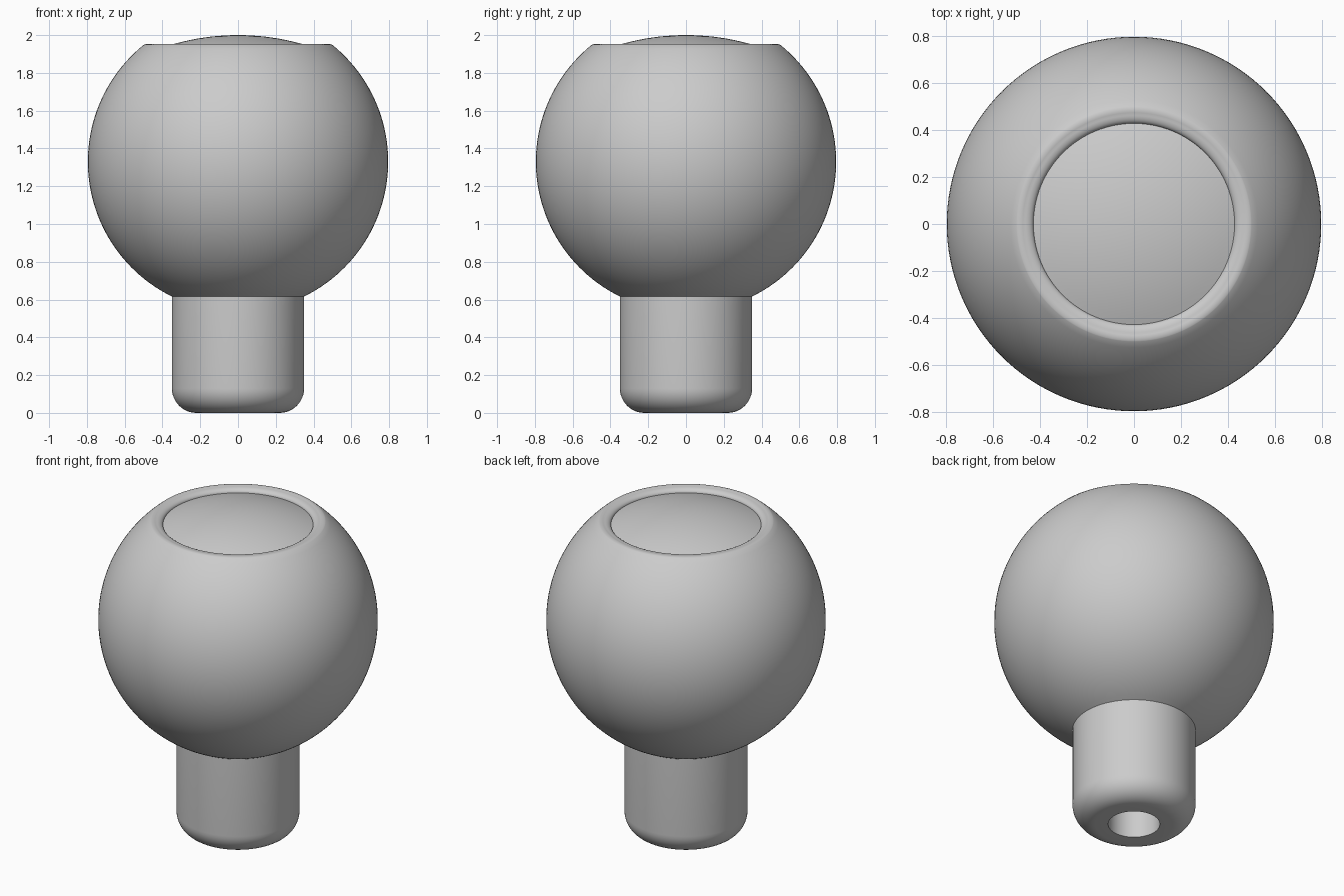
import bpy
import math

if "Cube" in bpy.data.objects:
    bpy.data.objects.remove(bpy.data.objects["Cube"], do_unlink=True)

SEGMENTS = 128
BALL_R, BALL_Z = 0.795, 1.33
SHAFT_R, FILLET = 0.35, 0.13
HOLE_R, HOLE_TOP = 0.147, 0.8
CAP_R, RIM_Z = 0.427, 1.95

grey = bpy.data.materials.new("grey")
grey.use_nodes = True
colour = (0.6, 0.6, 0.6, 1)
grey.diffuse_color = colour
grey.node_tree.nodes["Principled BSDF"].inputs["Base Color"].default_value = colour


def arc(radius, centre_r, centre_z, start, end, steps):
    """Profile points on an arc, angles in radians from the horizontal."""
    angles = [start + (end - start) * i / steps for i in range(steps + 1)]
    return [(centre_r + radius * math.cos(a), centre_z + radius * math.sin(a))
            for a in angles]


def lathe(name, profile):
    """Spin a radius-height profile around z; zero radius closes to a pole."""
    verts, rings, faces = [], [], []
    for r, z in profile:
        first = len(verts)
        if r < 1e-5:
            verts.append((0, 0, z))
            rings.append([first] * SEGMENTS)
        else:
            for i in range(SEGMENTS):
                a = math.tau * i / SEGMENTS
                verts.append((r * math.cos(a), r * math.sin(a), z))
            rings.append(list(range(first, first + SEGMENTS)))
    for low, high in zip(rings, rings[1:]):
        for i in range(SEGMENTS):
            j = (i + 1) % SEGMENTS
            face = [low[i], low[j], high[j], high[i]]
            faces.append(list(dict.fromkeys(face)))
    mesh = bpy.data.meshes.new(name)
    mesh.from_pydata(verts, [], faces)
    mesh.materials.append(grey)
    obj = bpy.data.objects.new(name, mesh)
    bpy.context.collection.objects.link(obj)
    bpy.ops.object.select_all(action="DESELECT")
    obj.select_set(True)
    bpy.context.view_layer.objects.active = obj
    bpy.ops.object.shade_smooth_by_angle(angle=math.radians(30))
    return obj


# Shaft with a blind bore and a rounded lower edge
neck_z = BALL_Z - math.sqrt(BALL_R ** 2 - SHAFT_R ** 2)
lathe("shaft", [(0, HOLE_TOP), (HOLE_R, HOLE_TOP), (HOLE_R, 0)]
      + arc(FILLET, SHAFT_R - FILLET, FILLET, -math.pi / 2, 0, 12)
      + [(SHAFT_R, neck_z)])

# Ball, rolled over a rounded rim into the shallow top recess
rim_r = 0.05
rim_start = math.atan2(RIM_Z - rim_r - BALL_Z, 0.46)
rim_centre = (BALL_R - rim_r) * math.cos(rim_start)
rim_centre_z = BALL_Z + (BALL_R - rim_r) * math.sin(rim_start)
cap_edge_z = RIM_Z - 0.025
ball = arc(BALL_R, 0, BALL_Z, -math.acos(SHAFT_R / BALL_R), rim_start, 48)
outer = arc(rim_r, rim_centre, rim_centre_z, rim_start, math.pi / 2, 8)[1:]
shift = RIM_Z - outer[-1][1]
outer = [(r, z + shift * (i + 1) / len(outer)) for i, (r, z) in enumerate(outer)]
crest_r = outer[-1][0]
inner = [(crest_r + (CAP_R - crest_r) * math.sin(t),
          cap_edge_z + (RIM_Z - cap_edge_z) * math.cos(t))
         for t in [math.pi / 2 * i / 8 for i in range(1, 9)]]
lathe("ball", ball + outer + inner)

# Gently domed cap filling the recess
rise = 2 - cap_edge_z
dome_r = (CAP_R ** 2 + rise ** 2) / (2 * rise)
lathe("cap", arc(dome_r, 0, 2 - dome_r, math.acos(CAP_R / dome_r), math.pi / 2, 12))
